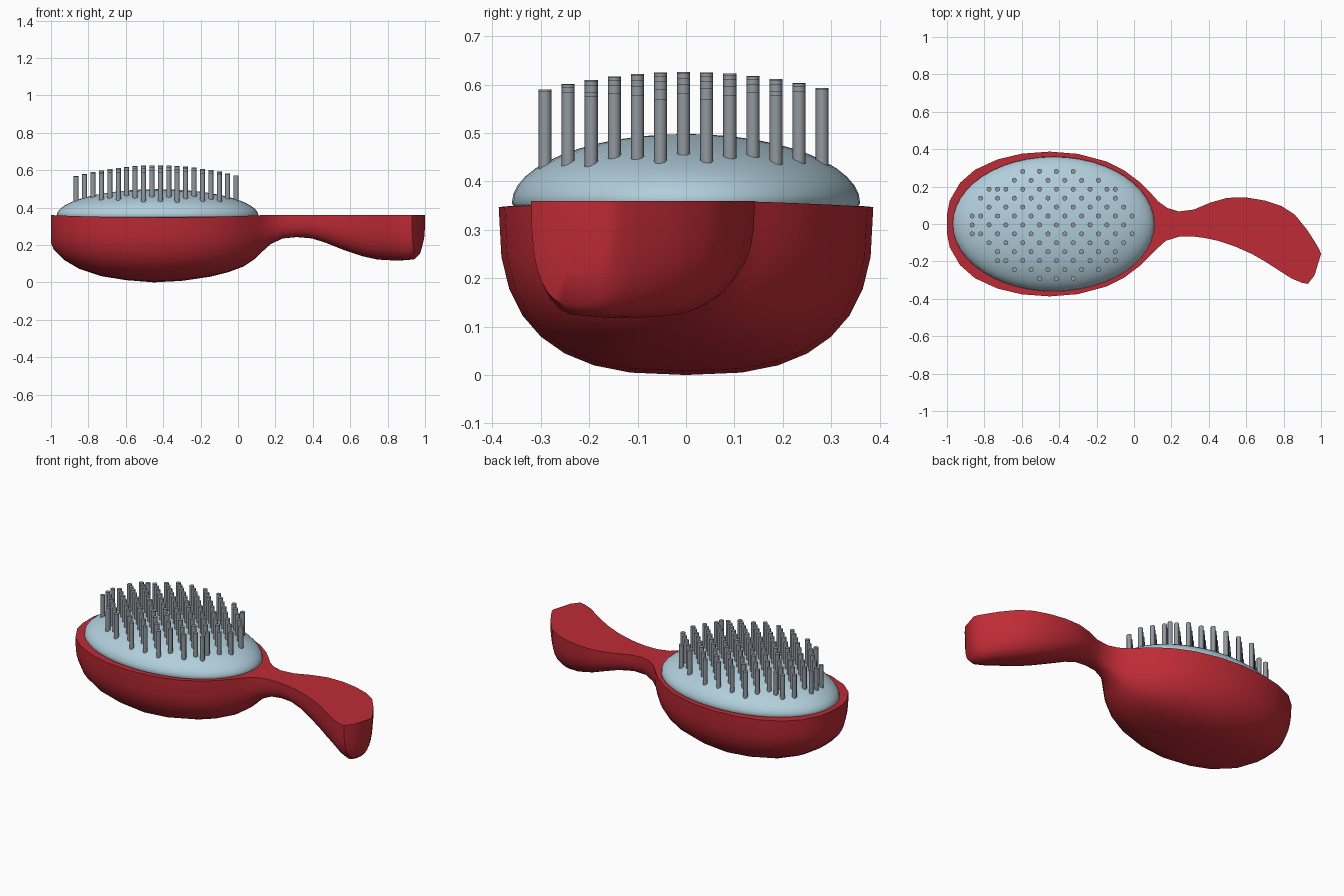
import bpy, bmesh, math

if "Cube" in bpy.data.objects:
    bpy.data.objects.remove(bpy.data.objects["Cube"])


def material(name, col):
    m = bpy.data.materials.new(name)
    m.diffuse_color = (*col, 1)
    m.use_nodes = True
    m.node_tree.nodes["Principled BSDF"].inputs["Base Color"].default_value = m.diffuse_color
    return m


RED = material("red plastic", (0.52, 0.024, 0.036))
BLUE = material("pale blue rubber", (0.44, 0.62, 0.71))
GREY = material("grey bristle", (0.29, 0.32, 0.35))


def finish(bm, name, mat, angle):
    bmesh.ops.recalc_face_normals(bm, faces=bm.faces)
    me = bpy.data.meshes.new(name)
    bm.to_mesh(me)
    bm.free()
    ob = bpy.data.objects.new(name, me)
    bpy.context.collection.objects.link(ob)
    me.materials.append(mat)
    bpy.ops.object.select_all(action='DESELECT')
    ob.select_set(True)
    bpy.context.view_layer.objects.active = ob
    bpy.ops.object.shade_smooth_by_angle(angle=math.radians(angle))
    return ob


# Body: head sections (x, half width, bottom z), then handle sections
# (upper edge x, y, lower edge x, y, bottom z)
head = [(-1, .05, .21), (-.985, .125, .175), (-.93, .22, .12), (-.85, .29, .073),
        (-.73, .345, .033), (-.6, .376, .012), (-.45, .387, 0), (-.3, .375, .008),
        (-.15, .335, .03), (-.05, .285, .055), (.03, .225, .085), (.09, .165, .125)]
handle = [(.13, .12, .12, -.135, .16), (.18, .085, .17, -.09, .205),
          (.24, .067, .24, -.068, .235), (.32, .077, .31, -.066, .242),
          (.41, .115, .38, -.075, .235), (.50, .14, .45, -.09, .21),
          (.60, .142, .54, -.12, .172), (.70, .125, .63, -.16, .14),
          (.79, .095, .70, -.20, .122), (.86, .05, .77, -.245, .118),
          (.925, -.03, .84, -.29, .118), (.97, -.10, .90, -.315, .122),
          (.99, -.135, .93, -.32, .145), (1.0, -.16, .965, -.275, .21)]
sections = [(x, w, x, -w, z) for x, w, z in head] + handle

SEG, POWER = 16, 2 / 2.7
bm = bmesh.new()
rings = []
for x1, y1, x2, y2, zb in sections:
    xm = (x1 + x2) / 2
    top = .36 - .013 * max(0, 1 - ((xm + .43) / .58) ** 2)
    ring = []
    for i in range(SEG + 1):
        a = math.pi * i / SEG
        c, s = math.cos(a), max(0, math.sin(a))
        u = math.copysign(abs(c) ** POWER, c)
        f = (1 - u) / 2
        ring.append(bm.verts.new((x1 + (x2 - x1) * f, y1 + (y2 - y1) * f,
                                  top - (top - zb) * s ** POWER)))
    rings.append(ring)
for a, b in zip(rings, rings[1:]):
    for i in range(SEG + 1):
        j = (i + 1) % (SEG + 1)
        bm.faces.new((a[i], a[j], b[j], b[i]))
bm.faces.new(rings[0])
bm.faces.new(rings[-1])
finish(bm, "brush_body", RED, 40)

# Cushion: domed oval pad
CX, CZ, AX, AY, AZ = -.43, .355, .54, .36, .143
bm = bmesh.new()
bmesh.ops.create_uvsphere(bm, u_segments=48, v_segments=24, radius=1)
for v in bm.verts:
    h = AZ if v.co.z > 0 else .04
    v.co = (CX + AX * v.co.x, AY * v.co.y, CZ + h * v.co.z)
finish(bm, "cushion", BLUE, 60)

# Bristles: staggered rows inside an oval, with a few extra pins at the edge
spots = []
for r in range(-6, 7):
    y = r * .0477 - .005
    for k in range(-6, 7):
        x = -.415 + .09 * k - (.045 if r % 2 else 0)
        if ((x - CX) / .44) ** 2 + (y / .312) ** 2 <= 1:
            spots.append((x, y))
    extra = {1: -.865, 4: -.73, 5: -.64}.get(abs(r))
    if extra:
        spots.append((extra, y))
    if abs(r) == 4:
        spots.append((-.1, y))

bm = bmesh.new()
for x, y in spots:
    dx, dy = (x - CX) / AX, y / AY
    base = CZ + AZ * math.sqrt(max(0, 1 - dx * dx - dy * dy)) - .02
    tip = .626 - .034 * (y / .285) ** 2 - .06 * ((x - CX) / .44) ** 2
    made = bmesh.ops.create_cone(bm, cap_ends=True, segments=8, radius1=.0135,
                                 radius2=.0135, depth=tip - base)
    bmesh.ops.translate(bm, verts=made["verts"], vec=(x, y, (tip + base) / 2))
finish(bm, "bristles", GREY, 50)
